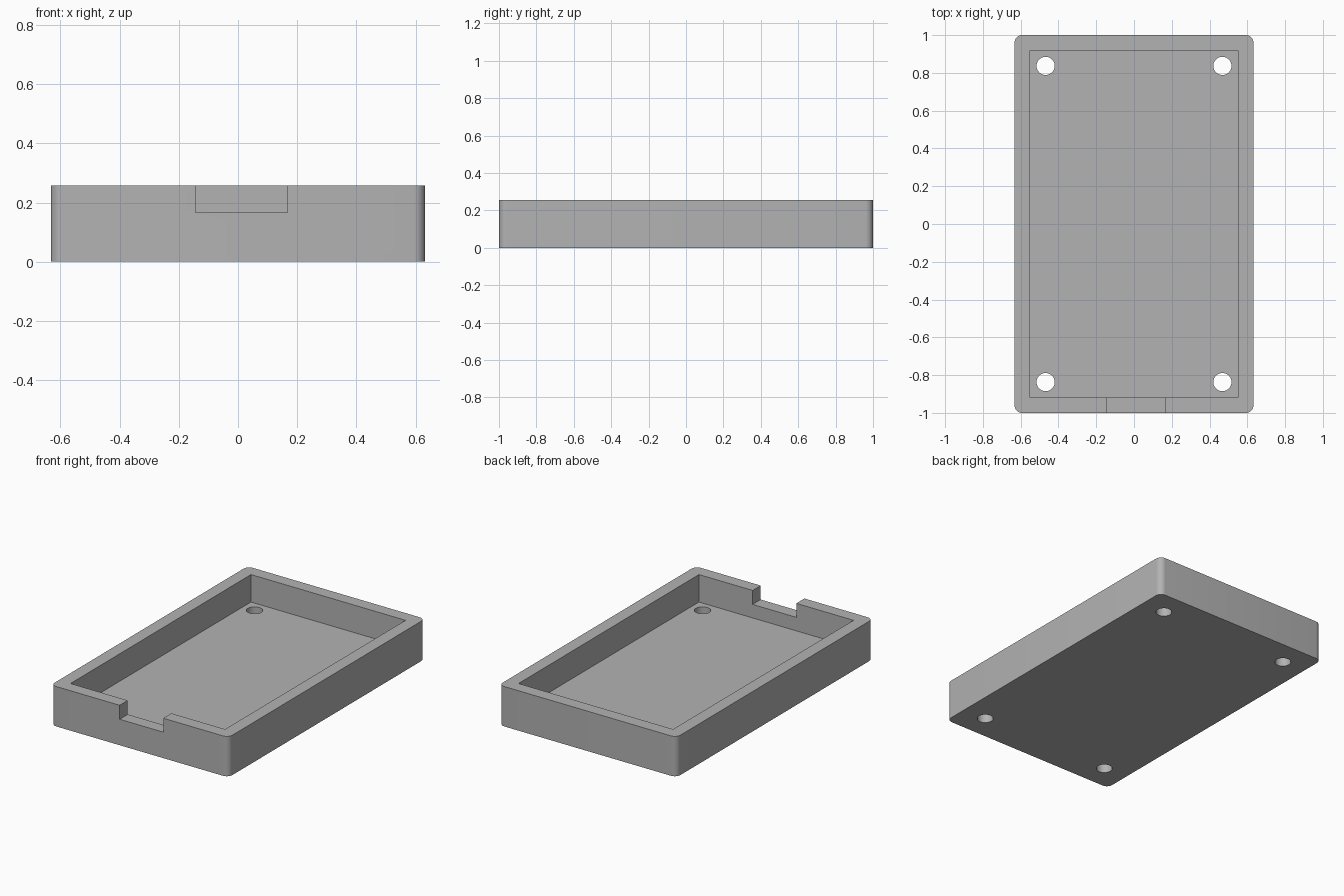
import bpy
import bmesh
from math import radians

W, L, H = 1.265, 2.0, 0.257      # outer size
WALL, FLOOR = 0.082, 0.08        # wall and floor thickness
CORNER = 0.04                    # outer corner radius
HOLE_X, HOLE_Y, HOLE_R = 0.468, 0.837, 0.048

old = bpy.data.objects.get("Cube")
if old:
    bpy.data.objects.remove(old, do_unlink=True)

grey = bpy.data.materials.new("plain grey")
grey.use_nodes = True
colour = (0.45, 0.45, 0.45, 1)
grey.diffuse_color = colour
grey.node_tree.nodes["Principled BSDF"].inputs["Base Color"].default_value = colour


def finish(name, bm):
    mesh = bpy.data.meshes.new(name)
    bm.to_mesh(mesh)
    bm.free()
    obj = bpy.data.objects.new(name, mesh)
    bpy.context.collection.objects.link(obj)
    mesh.materials.append(grey)
    return obj


def box(name, low, high, corner=0):
    """Box between two points, with optional rounded upright edges."""
    bm = bmesh.new()
    bmesh.ops.create_cube(bm, size=1)
    for v in bm.verts:
        v.co = [high[i] if v.co[i] > 0 else low[i] for i in range(3)]
    if corner:
        upright = [e for e in bm.edges
                   if abs(e.verts[0].co.z - e.verts[1].co.z) > 0.01]
        bmesh.ops.bevel(bm, geom=upright, offset=corner, segments=8,
                        profile=0.5, affect='EDGES')
    return finish(name, bm)


def cylinder(name, x, y, radius):
    bm = bmesh.new()
    bmesh.ops.create_cone(bm, cap_ends=True, segments=48, radius1=radius,
                          radius2=radius, depth=1)
    bmesh.ops.translate(bm, verts=bm.verts, vec=(x, y, 0))
    return finish(name, bm)


# Tray body
tray = box("tray", (-W / 2, -L / 2, 0), (W / 2, L / 2, H), CORNER)

# Cavity, notch in the front wall, and four screw holes
ix, iy = W / 2 - WALL, L / 2 - WALL
cutters = [
    box("cavity_cutter", (-ix, -iy, FLOOR), (ix, iy, 1)),
    box("notch_cutter", (-0.143, -1.2, 0.167), (0.168, -0.7, 1)),
]
for sx in (-1, 1):
    for sy in (-1, 1):
        cutters.append(cylinder("hole_cutter", sx * HOLE_X, sy * HOLE_Y, HOLE_R))

bpy.ops.object.select_all(action='DESELECT')
bpy.context.view_layer.objects.active = tray
tray.select_set(True)
for cutter in cutters:
    cut = tray.modifiers.new("cut", 'BOOLEAN')
    cut.operation = 'DIFFERENCE'
    cut.solver = 'EXACT'
    cut.object = cutter
    bpy.ops.object.modifier_apply(modifier=cut.name)
    bpy.data.objects.remove(cutter, do_unlink=True)

# Smooth round corners and holes, crisp edges elsewhere
bpy.ops.object.shade_smooth_by_angle(angle=radians(30))
